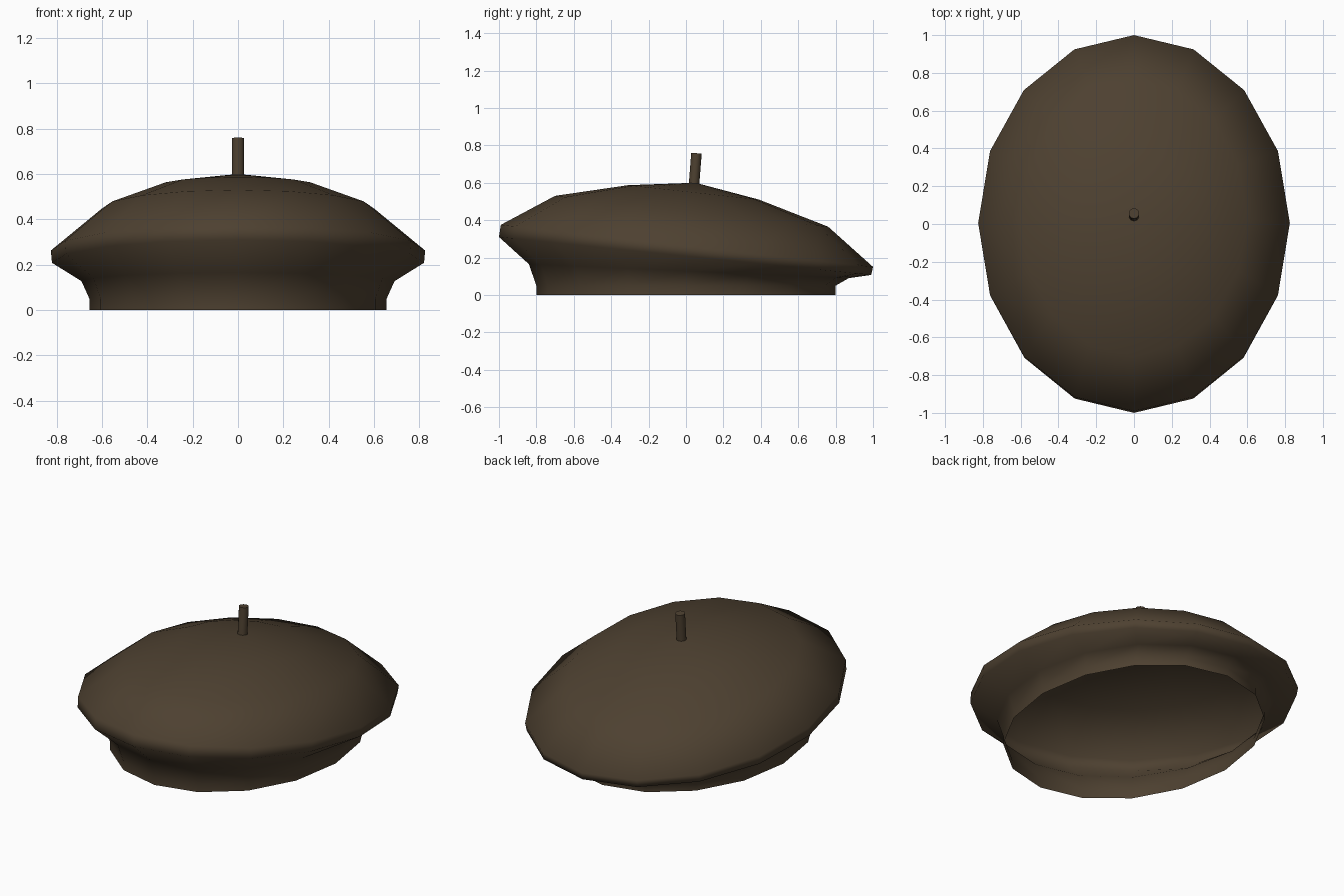
import bpy
import bmesh
import math
from mathutils import Vector

if "Cube" in bpy.data.objects:
    bpy.data.objects.remove(bpy.data.objects["Cube"], do_unlink=True)

SIDES = 16

# Brown felt
felt = bpy.data.materials.new("dark brown felt")
felt.use_nodes = True
felt.diffuse_color = (0.075, 0.052, 0.030, 1)
felt.node_tree.nodes["Principled BSDF"].inputs["Base Color"].default_value = felt.diffuse_color


def make_object(name, bm):
    mesh = bpy.data.meshes.new(name)
    bm.to_mesh(mesh)
    bm.free()
    mesh.materials.append(felt)
    obj = bpy.data.objects.new(name, mesh)
    bpy.context.collection.objects.link(obj)
    return obj


def oval_ring(bm, half_width, front, back):
    """Tilted oval between a front and a back (y, z) point."""
    (y0, z0), (y1, z1) = front, back
    verts = []
    for i in range(SIDES):
        a = math.tau * i / SIDES
        t = (1 + math.sin(a)) / 2
        verts.append(bm.verts.new((half_width * math.cos(a),
                                   y0 + (y1 - y0) * t, z0 + (z1 - z0) * t)))
    return verts


# Open cap shell: headband, flare, brim edge and tilted crown
sections = [
    (0.655, (-0.80, 0.0), (0.80, 0.0)),
    (0.655, (-0.80, 0.05), (0.80, 0.05)),
    (0.69, (-0.84, 0.165), (0.87, 0.09)),
    (0.82, (-1.0, 0.31), (0.99, 0.107)),
    (0.825, (-0.99, 0.375), (1.0, 0.15)),
    (0.60, (-0.70, 0.53), (0.76, 0.365)),
    (0.345, (-0.31, 0.587), (0.39, 0.51)),
]
bm = bmesh.new()
rings = [oval_ring(bm, *s) for s in sections]
for low, high in zip(rings, rings[1:]):
    for i in range(SIDES):
        j = (i + 1) % SIDES
        bm.faces.new((low[i], low[j], high[j], high[i]))
apex = bm.verts.new((0, 0.05, 0.6))
for i in range(SIDES):
    bm.faces.new((rings[-1][i], rings[-1][(i + 1) % SIDES], apex))
for f in bm.faces:
    f.smooth = True
make_object("beret_cap", bm)

# Leaning stalk on top
foot, tip = Vector((0, 0.042, 0.58)), Vector((0, 0.056, 0.758))
axis = tip - foot
bm = bmesh.new()
bmesh.ops.create_cone(bm, cap_ends=True, segments=10, radius1=0.028,
                      radius2=0.028, depth=axis.length)
stalk = make_object("stalk", bm)
stalk.location = (foot + tip) / 2
stalk.rotation_euler = axis.to_track_quat("Z", "Y").to_euler()
bpy.ops.object.select_all(action="DESELECT")
stalk.select_set(True)
bpy.context.view_layer.objects.active = stalk
bpy.ops.object.shade_smooth_by_angle(angle=math.radians(45))
